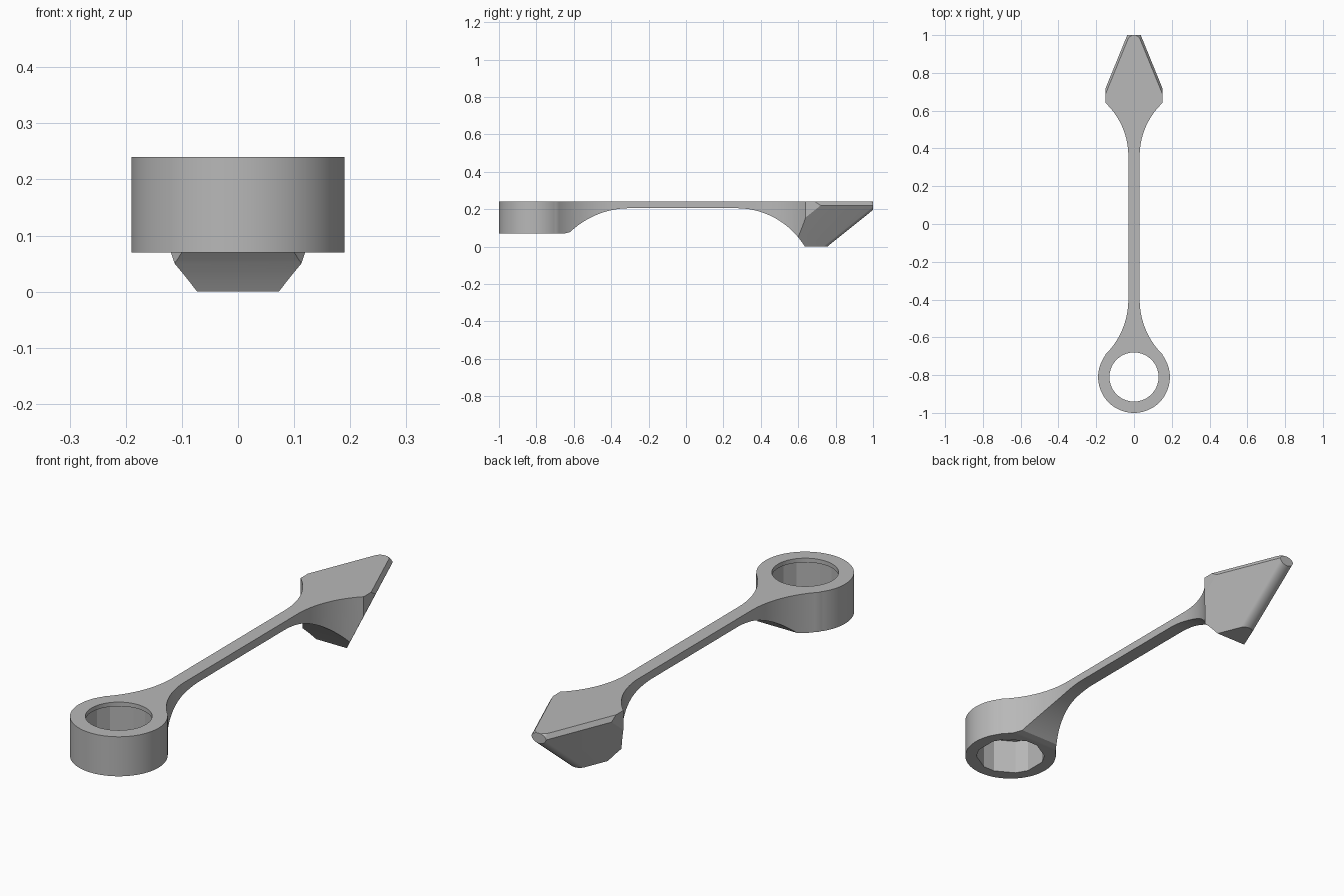
import bpy, bmesh, math
from math import sin, cos, radians, asin

if "Cube" in bpy.data.objects:
    bpy.data.objects.remove(bpy.data.objects["Cube"], do_unlink=True)

steel = bpy.data.materials.new("grey_steel")
steel.use_nodes = True
GREY = (0.48, 0.48, 0.48, 1)
steel.diffuse_color = GREY
steel.node_tree.nodes["Principled BSDF"].inputs["Base Color"].default_value = GREY


def loft(name, rings):
    """Closed solid through matching rings of points."""
    bm = bmesh.new()
    loops = [[bm.verts.new(p) for p in ring] for ring in rings]
    n = len(loops[0])
    bm.faces.new(loops[0])
    bm.faces.new(loops[-1])
    for a, b in zip(loops, loops[1:]):
        for i in range(n):
            j = (i + 1) % n
            bm.faces.new((a[i], a[j], b[j], b[i]))
    bmesh.ops.recalc_face_normals(bm, faces=bm.faces)
    mesh = bpy.data.meshes.new(name)
    bm.to_mesh(mesh)
    bm.free()
    mesh.materials.append(steel)
    ob = bpy.data.objects.new(name, mesh)
    bpy.context.collection.objects.link(ob)
    return ob


def prism_z(name, pts, z0, z1):
    return loft(name, [[(x, y, z) for x, y in pts] for z in (z0, z1)])


def fillet(start, end, steps=20):
    """Arc from start to end, running along y at start; (y, offset) pairs."""
    dy, dx = end[0] - start[0], end[1] - start[1]
    r = (dy * dy + dx * dx) / (2 * abs(dx))
    sweep = asin(abs(dy) / r)
    sy, sx = math.copysign(1, dy), math.copysign(1, dx)
    return [(start[0] + sy * r * sin(sweep * i / steps),
             start[1] + sx * r * (1 - cos(sweep * i / steps))) for i in range(steps + 1)]


def combine(target, tool, operation):
    mod = target.modifiers.new(operation, 'BOOLEAN')
    mod.operation, mod.object, mod.solver = operation, tool, 'EXACT'
    bpy.context.view_layer.objects.active = target
    bpy.ops.object.modifier_apply(modifier=mod.name)
    bpy.data.objects.remove(tool, do_unlink=True)


# Plan outline: ring end, slim shank, flared head
RING_Y, RING_R, SHANK = -0.81, 0.19, 0.03
half = [(RING_R * cos(radians(a)), RING_Y + RING_R * sin(radians(a)))
        for a in range(-87, 37, 3)]
half += [(x, y) for y, x in reversed(fillet((-0.40, SHANK), (-0.69, 0.15)))]
half += [(x, y) for y, x in fillet((0.36, SHANK), (0.64, 0.15))]
half += [(0.15, 1.05)]
outline = [(0, RING_Y - RING_R)] + half + [(-x, y) for x, y in reversed(half)]
tool_body = prism_z("ring_and_spike_wrench", outline, -0.1, 0.3)

# Side profile: flat top, underside thinned along the shank
TOP = 0.24
side = [(-1.1, TOP), (-1.1, 0.07), (-0.65, 0.07)]
side += list(reversed(fillet((-0.30, 0.205), (-0.62, 0.077))))
side += fillet((0.27, 0.205), (0.635, 0))
side += [(1.0, 0), (1.0, TOP)]
profile = loft("side_profile", [[(x, y, z) for y, z in side] for x in (-0.3, 0.3)])
combine(tool_body, profile, 'INTERSECT')

# Pointed head: raked flanks meeting in a rounded keel, bevelled top edge
FLANK = radians(22.2)
KEEL_R = 0.035


def prow_ring(z, reach):
    cy = (reach - KEEL_R) / sin(FLANK)
    y_wide = (reach - 0.4 * cos(FLANK)) / sin(FLANK)
    pts = [(-0.4, y_wide), (-0.4, -1.4), (0.4, -1.4), (0.4, y_wide)]
    steps = 16
    for i in range(steps + 1):
        a = FLANK + (math.pi - 2 * FLANK) * i / steps
        pts.append((KEEL_R * cos(a), cy + KEEL_R * sin(a)))
    return [(x, y, z) for x, y in pts]


prow = loft("prow", [prow_ring(-0.02, 0.298), prow_ring(0.22, 0.411), prow_ring(0.26, 0.388)])
combine(tool_body, prow, 'INTERSECT')

# Six-sided socket with relieved corners, open below
socket = []
for k in range(6):
    for d in (-11, 11):
        a = radians(30 + 60 * k + d)
        socket.append((0.143 * cos(a), RING_Y + 0.143 * sin(a)))
combine(tool_body, prism_z("socket", socket, -0.1, 0.222), 'DIFFERENCE')

# Round opening through the top lip
bore = [(0.13 * cos(radians(a)), RING_Y + 0.13 * sin(radians(a))) for a in range(0, 360, 5)]
combine(tool_body, prism_z("bore", bore, 0.1, 0.3), 'DIFFERENCE')

bpy.ops.object.select_all(action='DESELECT')
tool_body.select_set(True)
bpy.context.view_layer.objects.active = tool_body
bpy.ops.object.shade_smooth_by_angle(angle=radians(20))
